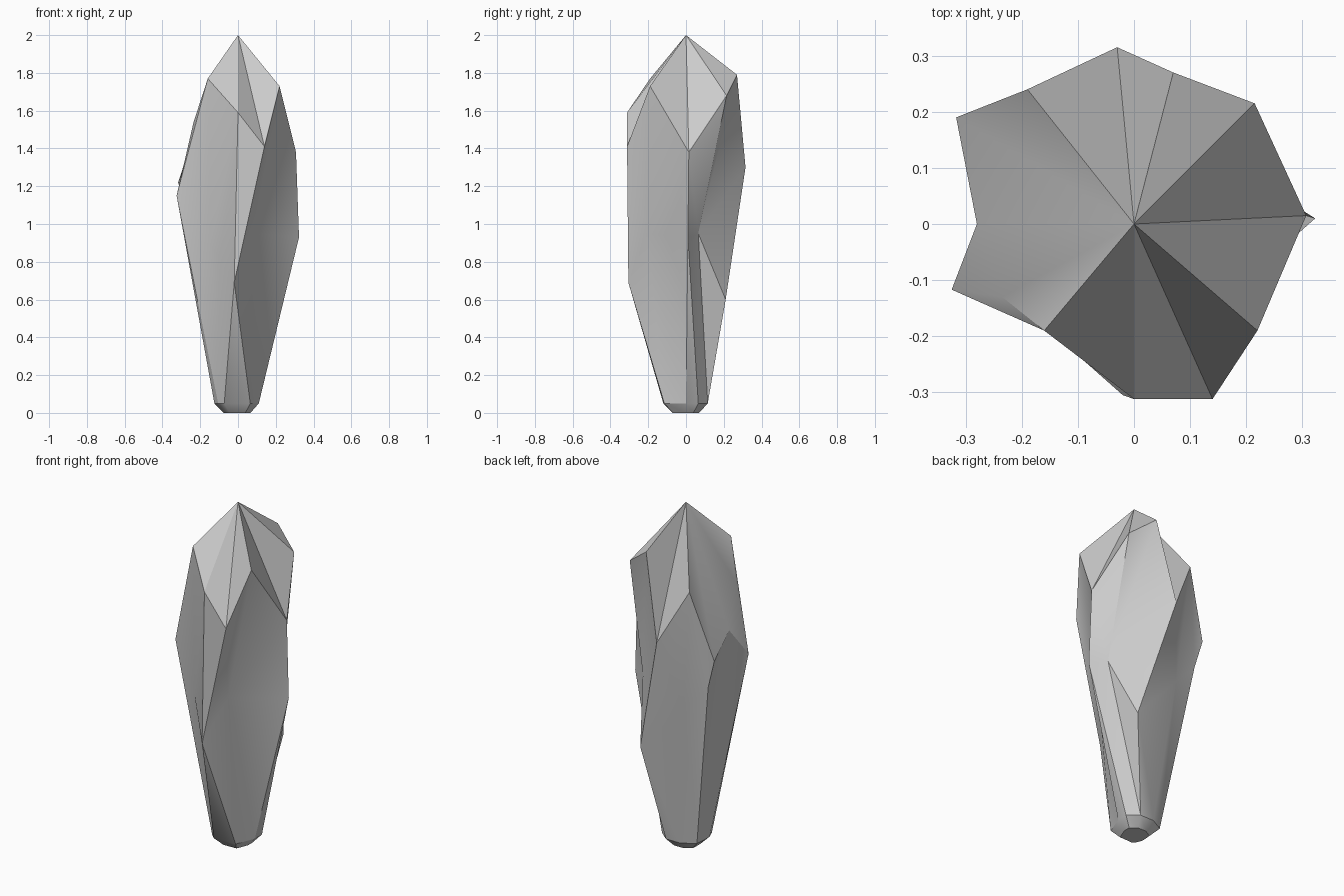
import bpy, bmesh, math

if "Cube" in bpy.data.objects:
    bpy.data.objects.remove(bpy.data.objects["Cube"])

# Tip, the four shoulder corners between crown facets, and the lower crown corners
tip = (0, 0, 2)
s_right, s_back = (.22, -.19, 1.73), (.07, .27, 1.79)
s_left, s_front = (-.19, .24, 1.61), (-.16, -.19, 1.77)
front_l, front_r = (0, -.312, 1.59), (.14, -.312, 1.41)
right_f, right_b = (.307, .015, 1.38), (.215, .215, 1.68)
back_low = (-.03, .315, 1.30)
left_b, left_m, left_f = (-.317, .19, 1.22), (-.28, 0, 1.32), (-.235, -.13, 1.54)
groove_b = (.235, .065, .95)

# Columns from crown edge to base: ridges bulge out, grooves run below shoulders
front_foot = [(-.02, -.305, .69), (-.073, -.12, .05)]
front_ridge = [front_r] + front_foot
front_groove = [s_right, (.08, -.205, .95), (.065, -.115, .05)]
right_ridge = [right_f, (.323, .01, .93), (.11, 0, .05)]
right_groove = [right_b, groove_b, (.11, .065, .05)]
back_ridge = [back_low, (.15, .21, .60), (.05, .115, .05)]
back_groove = [s_left, (-.125, .2, .90), (-.04, .115, .05)]
left_back_ridge = [left_b, (-.27, .18, 1.05), (-.12, .07, .05)]
left_groove = [left_m, (-.125, 0, .05)]
left_ridge = [left_f, (-.325, -.117, 1.15), (-.125, -.04, .05)]
corner_groove = [s_front, (-.15, -.19, .90), (-.105, -.09, .05)]

bm = bmesh.new()
verts = {}


def v(p):
    if p not in verts:
        verts[p] = bm.verts.new(p)
    return verts[p]


def face(*pts):
    if len(set(pts)) == len(pts):
        bm.faces.new([v(p) for p in pts])


def zip_columns(a, b):
    """Fill between two columns, always stepping to the higher next corner."""
    i = j = 0
    while i < len(a) - 1 or j < len(b) - 1:
        if j == len(b) - 1 or (i < len(a) - 1 and a[i + 1][2] > b[j + 1][2]):
            face(a[i], a[i + 1], b[j])
            i += 1
        else:
            face(a[i], b[j + 1], b[j])
            j += 1


# Tapered sides
zip_columns(front_ridge, front_groove)
zip_columns(front_groove, right_ridge)
zip_columns(right_ridge, right_groove)
face(right_b, groove_b, s_back)
zip_columns(right_groove[1:], [s_back] + back_ridge)
zip_columns(back_ridge, back_groove)
zip_columns(back_groove, left_back_ridge)
zip_columns(left_back_ridge, left_groove)
zip_columns(left_groove, left_ridge)
zip_columns(left_ridge, corner_groove)
zip_columns(corner_groove, [front_l] + front_foot)
face(front_l, front_foot[0], front_r)

# Four crown facets, fanned from the tip
for rim in ((s_front, front_l, front_r, s_right),
            (s_right, right_f, right_b, s_back),
            (s_back, back_low, s_left),
            (s_left, left_b, left_m, left_f, s_front)):
    for p, q in zip(rim, rim[1:]):
        face(tip, p, q)

# Chamfered foot
ring = [col[-1] for col in (
    front_ridge, front_groove, right_ridge, right_groove, back_ridge, back_groove,
    left_back_ridge, left_groove, left_ridge, corner_groove)]
foot = [(x * .6, y * .6, 0) for x, y, z in ring]
n = len(ring)
for k in range(n):
    m = (k + 1) % n
    face(ring[k], foot[k], foot[m], ring[m])
face(*reversed(foot))

bmesh.ops.recalc_face_normals(bm, faces=bm.faces)
mesh = bpy.data.meshes.new("crystal_shard")
bm.to_mesh(mesh)
bm.free()
shard = bpy.data.objects.new("crystal_shard", mesh)
bpy.context.collection.objects.link(shard)
bpy.context.view_layer.objects.active = shard
shard.select_set(True)
bpy.ops.object.shade_smooth_by_angle(angle=math.radians(32))
